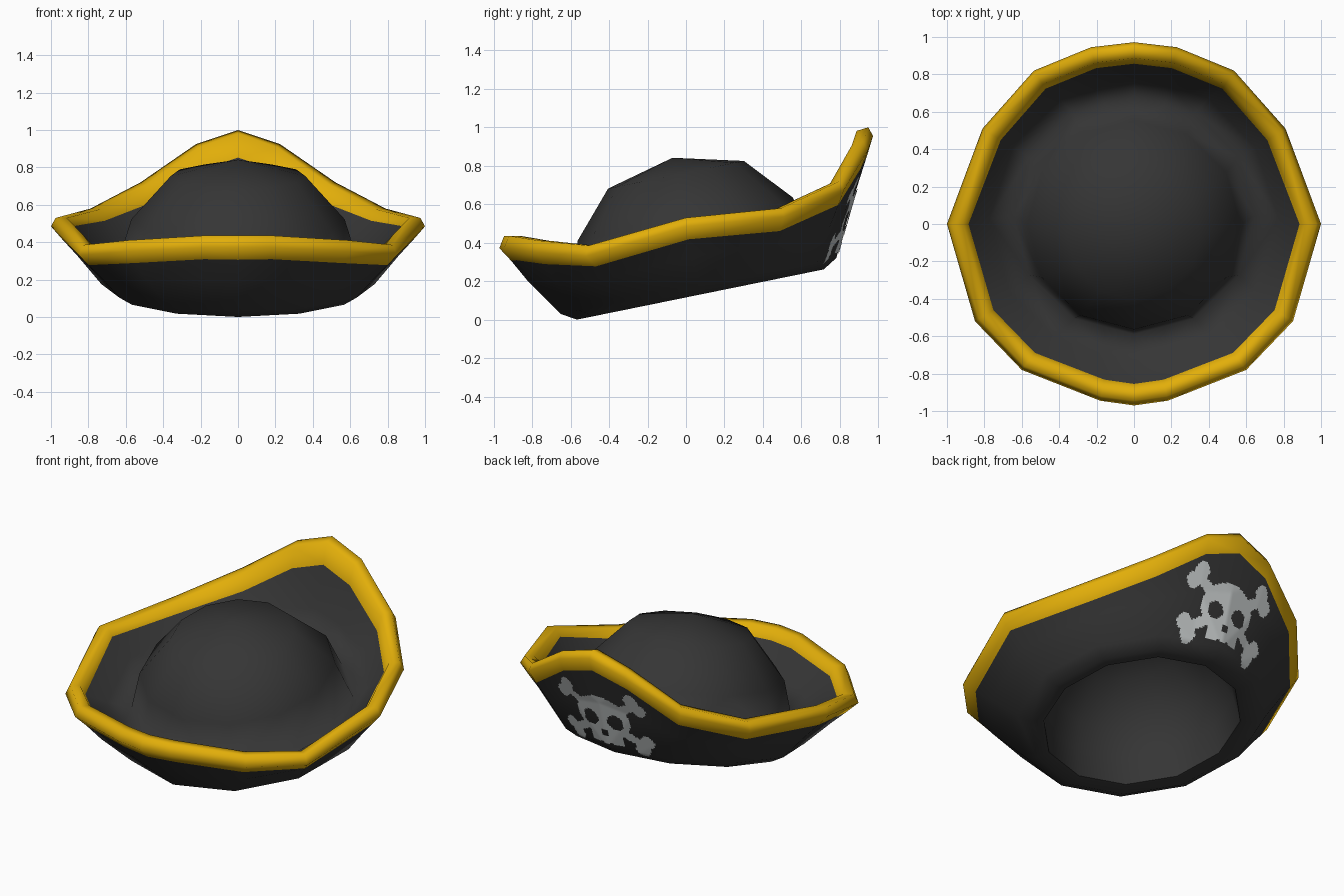
import bpy, bmesh, math
from mathutils import Vector
from mathutils.bvhtree import BVHTree

if "Cube" in bpy.data.objects:
    bpy.data.objects.remove(bpy.data.objects["Cube"])


def material(name, rgb):
    m = bpy.data.materials.new(name)
    m.diffuse_color = (*rgb, 1)
    m.use_nodes = True
    m.node_tree.nodes["Principled BSDF"].inputs["Base Color"].default_value = m.diffuse_color
    return m


BLACK = material("black felt", (0.036, 0.036, 0.036))
GOLD = material("gold trim", (0.76, 0.425, 0.003))
GREY = material("pale grey", (0.58, 0.61, 0.61))

# Right half of the rim edge, from back to front, and the matching crown angles
RIM = [(0, .972, .955), (.23, .945, .88), (.535, .82, .675), (.81, .51, .535),
       (1.0, 0, .485), (.85, -.52, .33), (.60, -.78, .35), (.18, -.945, .372), (0, -.97, .372)]
ANGLES = [0, 15, 30, 60, 90, 120, 150, 165, 180]
TILT = math.radians(11.5)


def mirrored(half):
    return half + [Vector((-p.x, p.y, p.z)) for p in half[-2:0:-1]]


def crown_ring(r, w):
    """Twelve-sided ring of radius r at height w above the tilted opening."""
    pts = []
    for a in ANGLES:
        rr = r * (math.cos(math.radians(15)) if a in (15, 165) else 1)
        u = .076 + rr * math.cos(math.radians(a))
        pts.append(Vector((rr * math.sin(math.radians(a)),
                           u * math.cos(TILT) - w * math.sin(TILT),
                           .116 + u * math.sin(TILT) + w * math.cos(TILT))))
    return mirrored(pts)


def rim_ring(inward, rise, back_drop=0):
    """Rim edge moved inward and up; back lowered, front raised."""
    pts = []
    for p in RIM:
        v = Vector(p)
        flat = Vector((v.x, v.y, 0)).normalized()
        lift = rise - back_drop * max(0, v.y) ** 2.5 - .02 * min(0, v.y) * (rise > 0)
        pts.append(v - flat * inward + Vector((0, 0, lift)))
    return mirrored(pts)


def loft(name, rings, mat, angle):
    bm = bmesh.new()
    rows = [[bm.verts.new(p) for p in ring] for ring in rings]
    n = len(rows[0])
    for a, b in zip(rows, rows[1:]):
        for k in range(n):
            j = (k + 1) % n
            bm.faces.new((a[k], b[k], b[j], a[j]))
    bmesh.ops.remove_doubles(bm, verts=bm.verts[:], dist=1e-4)
    bmesh.ops.triangulate(bm, faces=bm.faces[:])
    return finish(name, bm, mat, angle)


def finish(name, bm, mat, angle):
    me = bpy.data.meshes.new(name)
    bm.to_mesh(me)
    bm.free()
    me.materials.append(mat)
    ob = bpy.data.objects.new(name, me)
    bpy.context.collection.objects.link(ob)
    bpy.ops.object.select_all(action='DESELECT')
    ob.select_set(True)
    bpy.context.view_layer.objects.active = ob
    bpy.ops.object.shade_smooth_by_angle(angle=math.radians(angle))
    return ob


# Shared rings
edge = rim_ring(0, 0)
mid = crown_ring(.73, .045)
trim_low = [e + (m - e).normalized() * .09 for e, m in zip(edge, mid)]
belly = [(e + m) / 2 + Vector((m.x, m.y, 0)).normalized() * (.012 if m.y < -.3 else -.004)
         for e, m in zip(edge, mid)]
trim_in = rim_ring(.115, 0, .11)

# Crown lining and outside of the brim
underside = loft("brim_outside_and_lining",
                 [crown_ring(0, .64), crown_ring(.31, .565), crown_ring(.50, .36),
                  crown_ring(.56, .18), crown_ring(.578, .01), crown_ring(.655, 0),
                  mid, belly, trim_low], BLACK, 60)

# Gold tube around the rim
loft("rim_trim", [trim_low, edge, rim_ring(.025, .045), rim_ring(.085, .045, .02), trim_in],
     GOLD, 120)

# Inside of the brim rising into the crown
inner_mid = [t * .4 + m * .6 for t, m in zip(trim_in, crown_ring(.70, .17))]
loft("crown_and_brim_inside",
     [trim_in, inner_mid, crown_ring(.645, .16), crown_ring(.57, .40),
      crown_ring(.36, .635), crown_ring(0, .725)], BLACK, 150)


# Skull and crossbones plate on the back, kept where the rule says it is painted
def near_segment(p, a, b, r):
    a, b = Vector(a), Vector(b)
    t = max(0, min(1, (p - a).dot(b - a) / (b - a).length_squared))
    return (p - a - (b - a) * t).length < r


def painted(x, z):
    ax = abs(x)
    if math.hypot(ax - .083, z + .012) < .05:                # eyes
        return False
    if -.12 < z < -.075 and ax < .022:                       # nose
        return False
    if z < -.165 and .022 < ax < .036:                       # gaps between teeth
        return False
    if (x / .18) ** 2 + ((z - .01) / .15) ** 2 < 1:          # head
        return True
    if ax < .11 and -.185 < z < -.08:                        # jaw
        return True
    p = Vector((ax, abs(z)))
    end = Vector((.24, .15))
    side = Vector((-.15, .24)).normalized() * .038
    return (near_segment(p, (0, 0), end, .03)
            or (p - end - side).length < .046 or (p - end + side).length < .046)


tree = BVHTree.FromPolygons([v.co for v in underside.data.vertices],
                            [p.vertices for p in underside.data.polygons])
STEP, CENTRE = .01, .525
bm = bmesh.new()
grid = {}


def corner(i, j):
    """Grid point dropped onto the outside of the brim from behind."""
    if (i, j) not in grid:
        hit, normal, _, _ = tree.ray_cast(Vector((i * STEP + 1e-4, 2, CENTRE + j * STEP)),
                                          Vector((0, -1, 0)))
        ok = hit is not None and hit.y > .4
        grid[i, j] = bm.verts.new(hit + normal * (.006 if normal.y > 0 else -.006)) if ok else None
    return grid[i, j]


for i in range(-36, 36):
    for j in range(-26, 26):
        if painted((i + .5) * STEP, (j + .5) * STEP):
            vs = [corner(i, j), corner(i, j + 1), corner(i + 1, j + 1), corner(i + 1, j)]
            if all(vs):
                bm.faces.new(vs)
finish("skull_and_crossbones", bm, GREY, 60)
